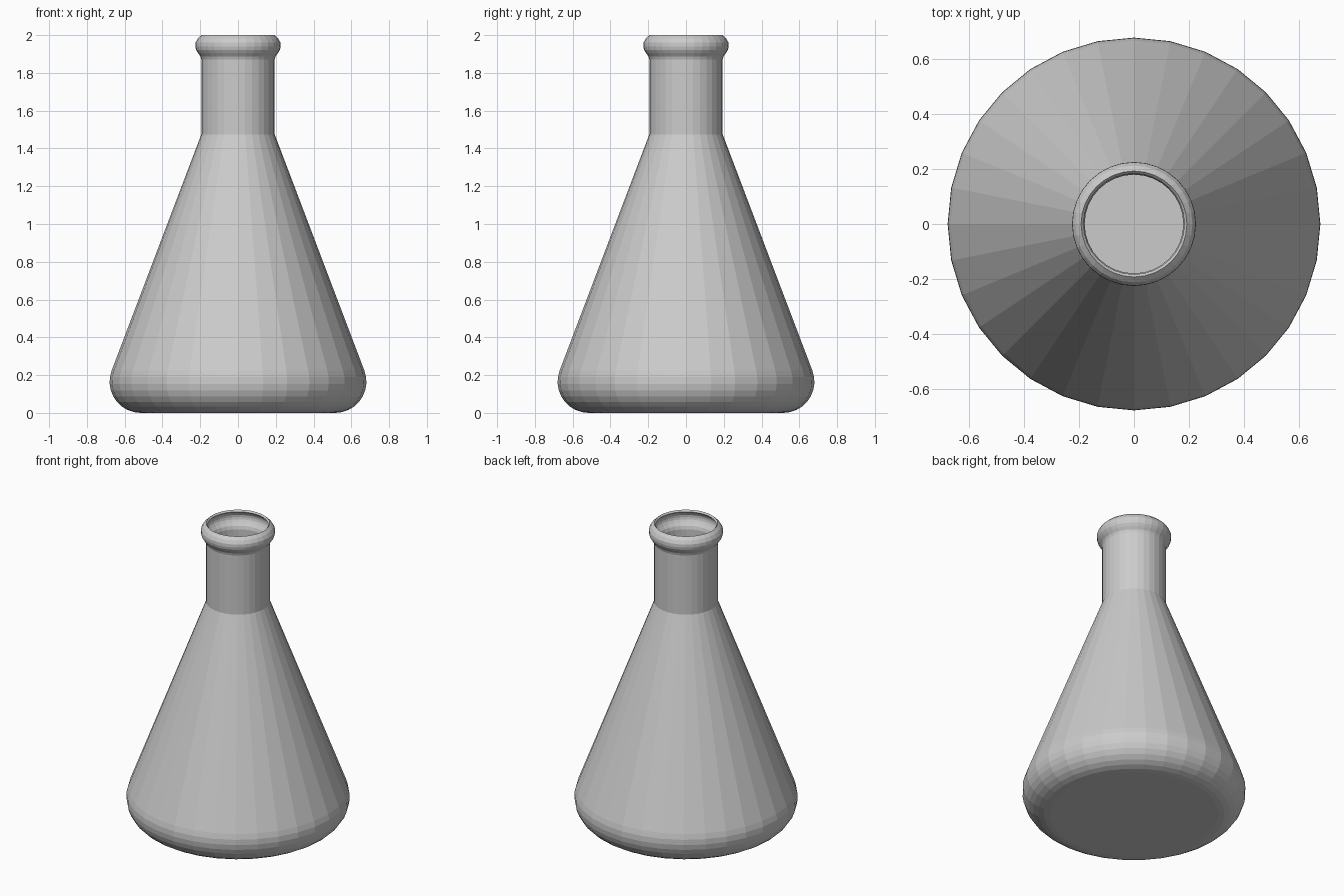
import bpy, bmesh
from math import cos, sin, pi, radians

if "Cube" in bpy.data.objects:
    bpy.data.objects.remove(bpy.data.objects["Cube"])

SIDES = 32

# Outer profile (radius, height): rounded base, cone, neck, beaded lip
profile = []
STEPS = 9
for i in range(STEPS + 1):
    a = radians(-90 + 110.8 * i / STEPS)
    profile.append((0.515 + 0.165 * cos(a), 0.165 + 0.165 * sin(a)))
profile += [(0.194, 1.475), (0.194, 1.872), (0.199, 1.888), (0.212, 1.905),
            (0.222, 1.922), (0.226, 1.94), (0.225, 1.96), (0.213, 1.982), (0.193, 2.0)]

# Spin the profile into an open-topped shell
bm = bmesh.new()
rings = [[bm.verts.new((r * cos(2 * pi * k / SIDES), r * sin(2 * pi * k / SIDES), z))
          for k in range(SIDES)] for r, z in profile]
for low, high in zip(rings, rings[1:]):
    for k in range(SIDES):
        n = (k + 1) % SIDES
        bm.faces.new((low[k], low[n], high[n], high[k]))
bm.faces.new(rings[0][::-1])  # flat bottom

mesh = bpy.data.meshes.new("flask")
bm.to_mesh(mesh)
bm.free()
flask = bpy.data.objects.new("flask", mesh)
bpy.context.collection.objects.link(flask)

# Glass wall thickness, grown inward
wall = flask.modifiers.new("wall", 'SOLIDIFY')
wall.thickness = 0.014
wall.offset = -1
wall.use_even_offset = True
